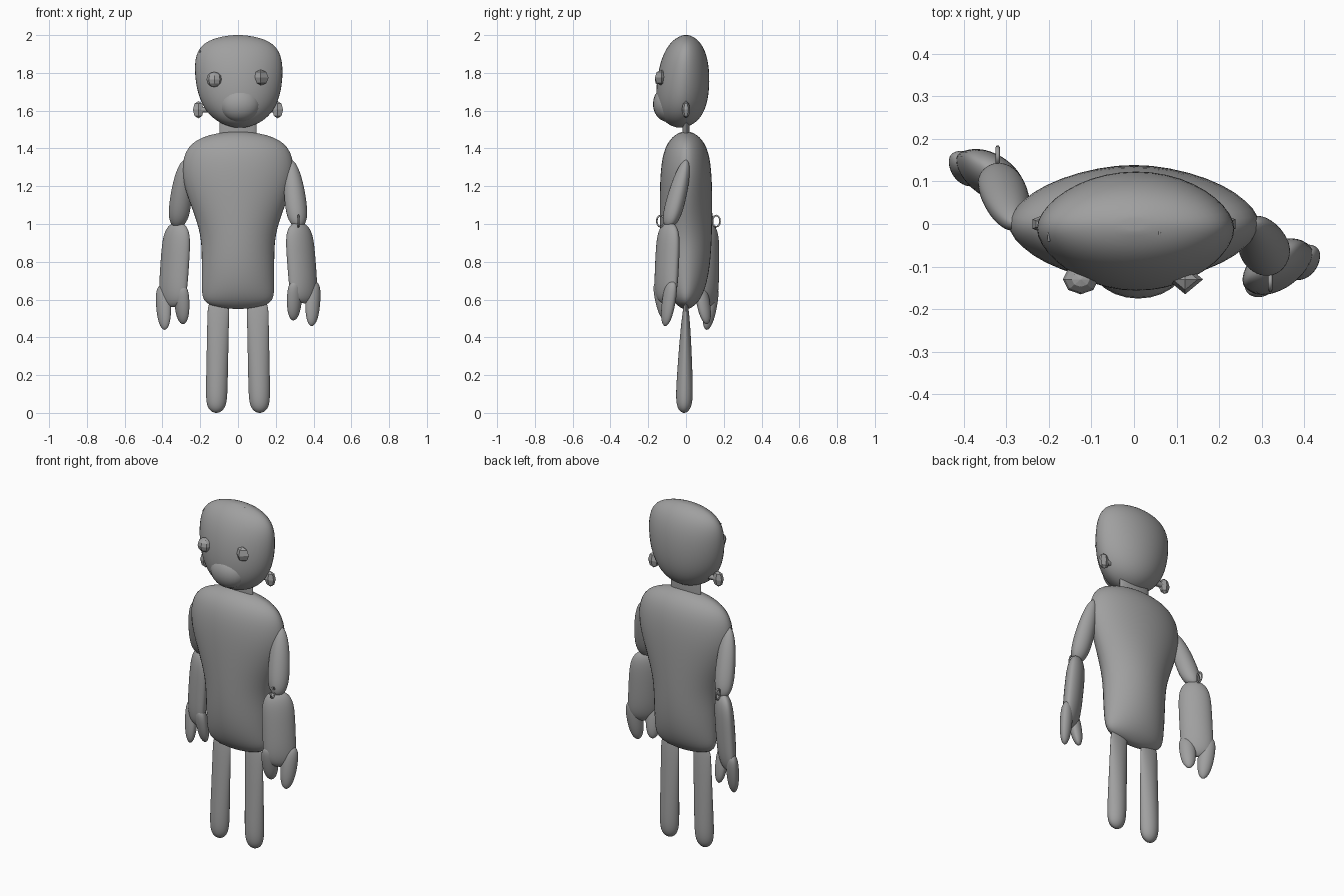
import bpy, bmesh, math
from mathutils import Vector

cube = bpy.data.objects.get("Cube")
if cube:
    bpy.data.objects.remove(cube, do_unlink=True)

grey = (.35, .35, .35, 1)
cloth = bpy.data.materials.new("grey_cloth")
cloth.use_nodes = True
cloth.diffuse_color = grey
cloth.node_tree.nodes["Principled BSDF"].inputs["Base Color"].default_value = grey


def add_object(name, data):
    data.materials.append(cloth)
    thing = bpy.data.objects.new(name, data)
    bpy.context.collection.objects.link(thing)
    return thing


def mesh_object(name, bm, smooth):
    bmesh.ops.recalc_face_normals(bm, faces=bm.faces)
    mesh = bpy.data.meshes.new(name)
    bm.to_mesh(mesh)
    bm.free()
    for face in mesh.polygons:
        face.use_smooth = smooth
    return add_object(name, mesh)


def rounded(t, low, high):
    """Profile from bottom to top: larger powers give a blunter end."""
    return max(math.sqrt((1 - (1 - t) ** low) * (1 - t ** high)), .1)


def no_flare(t):
    return 0


def stuffed(name, bottom, top, width, depth, angle=0, flare=no_flare, steps=18, sides=20):
    """Pillow-like form with a pinched seam; width and depth are (half size, low, high)."""
    bm = bmesh.new()
    bottom, top = Vector(bottom), Vector(top)
    along = Vector((math.cos(angle), math.sin(angle), 0))
    across = Vector((-along.y, along.x, 0))
    rings = []
    for step in range(steps + 1):
        t = (1 - math.cos(math.pi * step / steps)) / 2
        centre = bottom.lerp(top, t)
        half_width = (width[0] + flare(t)) * rounded(t, *width[1:])
        half_depth = depth[0] * rounded(t, *depth[1:])
        ring = []
        for side in range(sides):
            turn = math.tau * side / sides
            bulge = math.copysign(abs(math.sin(turn)) ** 1.15, math.sin(turn))
            ring.append(bm.verts.new(
                centre + along * half_width * math.cos(turn) + across * half_depth * bulge))
        rings.append(ring)
    for lower, upper in zip(rings, rings[1:]):
        for side in range(sides):
            following = (side + 1) % sides
            bm.faces.new((lower[side], lower[following], upper[following], upper[side]))
    bm.faces.new(rings[0])
    bm.faces.new(rings[-1])
    form = mesh_object(name, bm, True)
    soften = form.modifiers.new("soften", "SUBSURF")
    soften.levels = soften.render_levels = 1


def blob(name, centre, size, segments, rings, smooth=False):
    bm = bmesh.new()
    bmesh.ops.create_uvsphere(bm, u_segments=segments, v_segments=rings, radius=1)
    bmesh.ops.scale(bm, vec=size, verts=bm.verts)
    bmesh.ops.translate(bm, vec=centre, verts=bm.verts)
    mesh_object(name, bm, smooth)


def thread(name, points, radius, closed=False):
    curve = bpy.data.curves.new(name, "CURVE")
    curve.dimensions = "3D"
    curve.bevel_depth = radius
    curve.bevel_resolution = 1
    curve.use_fill_caps = True
    spline = curve.splines.new("POLY")
    spline.points.add(len(points) - 1)
    for point, place in zip(spline.points, points):
        point.co = (*place, 1)
    spline.use_cyclic_u = closed
    add_object(name, curve)


def chest_flare(t):
    """Widens the torso from waist to shoulders."""
    rise = min(max((t - .35) / .45, 0), 1)
    return .11 * rise * rise * (3 - 2 * rise)


# Torso, neck and head
stuffed("torso", (0, 0, .55), (0, 0, 1.49), (.195, 50, 16), (.142, 6, 10), flare=chest_flare)
stuffed("neck", (0, 0, 1.45), (0, 0, 1.57), (.1, 20, 20), (.02, 9, 9))
stuffed("head", (.01, -.03, 1.51), (0, 0, 2), (.24, 4, 9), (.147, 6, 4))

# Face
blob("muzzle", (.01, -.095, 1.635), (.11, .08, .095), 24, 12, True)
blob("right_eye", (-.125, -.13, 1.765), (.042, .035, .04), 8, 6)
blob("left_eye", (.12, -.13, 1.775), (.042, .035, .042), 4, 4)

# Stitches over the crown
for x, z in ((-.2, 1.92), (-.14, 1.965), (-.08, 1.985), (.06, 1.99)):
    thread("crown_stitch", [(x, -.04, z - .01), (x, -.02, z), (x, 0, z)], .004)


def arm(label, side, elbow, palm):
    """Upper arm, forearm and two-fingered hand; the arm hangs in front or behind."""
    angle = math.radians(36) * side
    elbow, palm = Vector(elbow), Vector(palm)
    shoulder = (.28 * side, 0, 1.34)
    stuffed(label + "_upper_arm", elbow, shoulder, (.062, 8, 3), (.054, 8, 3), angle / 2)
    wrist = elbow + Vector((0, 0, .03))
    stuffed(label + "_forearm", palm, wrist, (.09, 14, 10), (.049, 7, 9), angle)

    # Fingers spread along the palm, tips drawn back to its middle line
    spread = Vector((math.cos(angle), math.sin(angle), 0)) * side
    for finger, reach, length in (("thumb", -.06, .09), ("finger", .06, .12)):
        root = palm + spread * reach
        root.y = palm.y + math.sin(angle) * side * reach * (1 if palm.y < 0 else -1) \
            if side > 0 else palm.y + abs(math.sin(angle)) * reach
        tip = Vector((root.x - .01 * side, palm.y, palm.z - length))
        root.z += .12
        stuffed(label + "_" + finger, tip, root, (.046, 4, 8), (.034, 4, 8), angle)

    # Thread loop tying the elbow
    outward = math.copysign(.045, elbow.y)
    loop = []
    for step in range(12):
        turn = math.tau * step / 12
        loop.append(elbow + Vector((0, outward + .02 * math.cos(turn), .035 + .03 * math.sin(turn))))
    thread(label + "_elbow_loop", loop, .005, True)


arm("left", 1, (.32, -.09, .98), (.352, -.11, .58))
arm("right", -1, (-.32, .115, .98), (-.35, .11, .56))

# Bolts and legs on both sides
for label, side in (("left", 1), ("right", -1)):
    height = 1.605
    thread(label + "_bolt_stem", [(.14 * side, 0, height), (.21 * side, 0, height)], .016)
    blob(label + "_bolt", (.21 * side, 0, height), (.033, .022, .046), 6, 4)
    stuffed(label + "_leg", (.115 * side, -.01, 0), (.103 * side, 0, .6),
            (.058, 20, 40), (.051, 15, 1))
